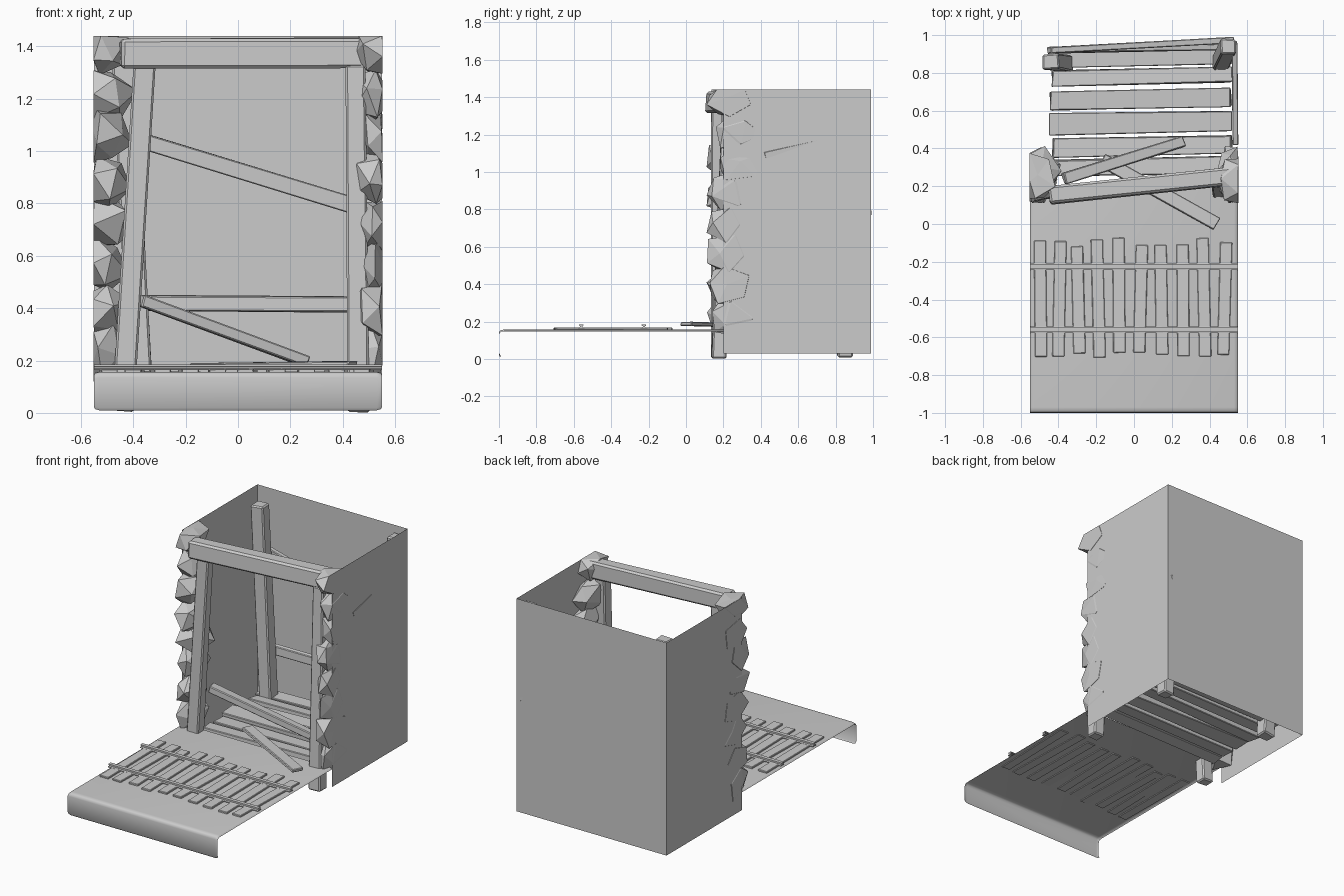
import bpy, bmesh, math, random
from mathutils import Vector, Matrix

if "Cube" in bpy.data.objects:
    bpy.data.objects.remove(bpy.data.objects["Cube"])

random.seed(7)


def to_object(bm, name):
    bmesh.ops.recalc_face_normals(bm, faces=bm.faces)
    mesh = bpy.data.meshes.new(name)
    bm.to_mesh(mesh)
    bm.free()
    ob = bpy.data.objects.new(name, mesh)
    bpy.context.collection.objects.link(ob)
    return ob


def beam(name, a, b, width, thick, up=(0, 0, 1), chamfer=0.008, wobble=0.004):
    """Slightly uneven timber from a to b; thick is measured along up."""
    a, b = Vector(a), Vector(b)
    d = (b - a).normalized()
    side = Vector(up).cross(d).normalized()
    top = d.cross(side)
    frame = Matrix((d, side, top)).transposed().to_4x4()
    bm = bmesh.new()
    bmesh.ops.create_cube(bm, size=1)
    size = ((b - a).length, width, thick)
    for v in bm.verts:
        v.co = Vector([c * s for c, s in zip(v.co, size)])
        v.co += Vector([random.uniform(-wobble, wobble) for _ in range(3)])
    if chamfer:
        bmesh.ops.bevel(bm, geom=bm.edges[:], offset=chamfer, segments=1,
                        affect='EDGES')
    bm.transform(Matrix.Translation((a + b) / 2) @ frame)
    return to_object(bm, name)


def extrude_x(name, profile, x0, x1, closed=True):
    """Sweep a (y, z) profile along x."""
    bm = bmesh.new()
    l = [bm.verts.new((x0, y, z)) for y, z in profile]
    r = [bm.verts.new((x1, y, z)) for y, z in profile]
    n = len(profile)
    for i in range(n if closed else n - 1):
        j = (i + 1) % n
        bm.faces.new((l[i], l[j], r[j], r[i]))
    if closed:
        bm.faces.new(l)
        bm.faces.new(r)
    return to_object(bm, name)


# ground sheet with a rounded front lip
bm = bmesh.new()
profile = [(-0.993, 0.01), (-1, 0.02), (-1, 0.135), (-0.997, 0.148),
           (-0.988, 0.155), (-0.97, 0.157), (0.2, 0.157)]
columns = [(-0.55, 0.012), (-0.545, 0.004), (-0.53, 0), (0.53, 0),
           (0.545, 0.004), (0.55, 0.012)]
grid = []
for x, drop in columns:
    grid.append([bm.verts.new((x, y, z + drop if z < 0.03 else z - drop * 0.8))
                 for y, z in profile])
for c0, c1 in zip(grid, grid[1:]):
    for i in range(len(profile) - 1):
        bm.faces.new((c0[i], c0[i + 1], c1[i + 1], c1[i]))
ground = to_object(bm, "ground")
for p in ground.data.polygons:
    p.use_smooth = True

# open three-sided shaft wall
bm = bmesh.new()
plan = [(-0.55, 0.2), (-0.55, 0.99), (0.55, 0.99), (0.55, 0.2)]
low = [bm.verts.new((x, y, 0.03)) for x, y in plan]
high = [bm.verts.new((x, y, 1.44)) for x, y in plan]
for i in range(3):
    bm.faces.new((low[i], low[i + 1], high[i + 1], high[i]))
to_object(bm, "shaft_wall")

# railway sleepers
sleepers = [-0.495, -0.395, -0.295, -0.19, -0.08, 0.035, 0.145, 0.26, 0.37, 0.48]
for i, x in enumerate(sleepers):
    tilt = random.uniform(-0.01, 0.01)
    beam(f"sleeper_{i}", (x - tilt, -0.69 + random.uniform(-.02, .03), 0.16),
         (x + tilt, -0.1 + random.uniform(-.02, .03), 0.16), 0.064, 0.016,
         chamfer=0.003, wobble=0.001)

# rails with an I section
half = [(0.018, 0.164), (0.018, 0.168), (0.006, 0.170), (0.006, 0.176),
        (0.012, 0.178), (0.012, 0.184)]
section = half + [(-y, z) for y, z in reversed(half)]
for name, y0 in (("front_rail", -0.56), ("rear_rail", -0.225)):
    extrude_x(name, [(y0 + y, z) for y, z in section], -0.55, 0.55)

# leaning posts
beam("front_left_post", (-0.44, 0.17, 0.005), (-0.36, 0.17, 1.33), 0.085, 0.075, (0, 1, 0))
beam("front_right_post", (0.46, 0.175, 0.005), (0.447, 0.23, 1.33), 0.08, 0.075, (0, 1, 0))
beam("back_left_post", (-0.365, 0.85, 0.01), (-0.44, 0.86, 1.39), 0.085, 0.08, (0, 1, 0))
beam("back_right_post", (0.455, 0.85, 0.01), (0.5, 0.94, 1.4), 0.085, 0.08, (0, 1, 0))

# lintel across the front
beam("lintel", (-0.445, 0.155, 1.375), (0.535, 0.255, 1.378), 0.1, 0.115, chamfer=0.012, wobble=0.007)

# braces on the back and right side
beam("back_diagonal_brace", (-0.45, 0.92, 1.065), (0.52, 0.975, 0.765), 0.065, 0.03, (0, 1, 0), 0.004)
beam("back_level_brace", (-0.45, 0.92, 0.42), (0.5, 0.94, 0.412), 0.06, 0.03, (0, 1, 0), 0.004)
beam("side_brace", (0.535, 0.42, 1.08), (0.53, 0.96, 1.2), 0.06, 0.03, (1, 0, 0), 0.004)

# fallen planks
beam("fallen_plank_tall", (-0.37, 0.24, 0.43), (0.26, 0.44, 0.195), 0.06, 0.045, chamfer=0.005)
beam("fallen_plank_flat", (-0.17, 0.34, 0.178), (0.44, 0.0, 0.188), 0.07, 0.026, chamfer=0.004)

# uneven floorboards
for i, (y, w) in enumerate([(0.3, 0.09), (0.41, 0.095), (0.535, 0.11),
                            (0.66, 0.1), (0.78, 0.085), (0.88, 0.085)]):
    beam(f"floorboard_{i}", (-0.44 + random.uniform(-.015, .015), y - 0.008, 0.13 + random.uniform(-.01, .01)),
         (0.515, y + 0.012, 0.13 + random.uniform(-.01, .01)), w, 0.04, chamfer=0.004, wobble=0.007)

# faceted rocks stacked along both front edges, trimmed flush with the walls
for side, name in ((-1, "left"), (1, "right")):
    for i in range(8):
        bm = bmesh.new()
        bmesh.ops.create_icosphere(bm, subdivisions=1, radius=1)
        bm.transform(Matrix.Rotation(random.uniform(0, 6), 4,
                                     Vector([random.uniform(-1, 1) for _ in range(3)]).normalized()))
        z0 = 0.23 + i * 0.165
        reach = random.uniform(0.09, 0.125) if side < 0 else random.uniform(0.07, 0.1)
        y0 = random.uniform(0.22, 0.29)
        for v in bm.verts:
            k = random.uniform(0.8, 1.15)
            x = side * 0.52 + v.co.x * reach * k
            z = min(z0 + v.co.z * 0.115 * k, 1.44)
            v.co = Vector((max(-0.552, min(0.552, x)), max(0.11, y0 + v.co.y * 0.14 * k), z))
        bmesh.ops.remove_doubles(bm, verts=bm.verts, dist=0.0005)
        to_object(bm, f"{name}_rock_{i}")
